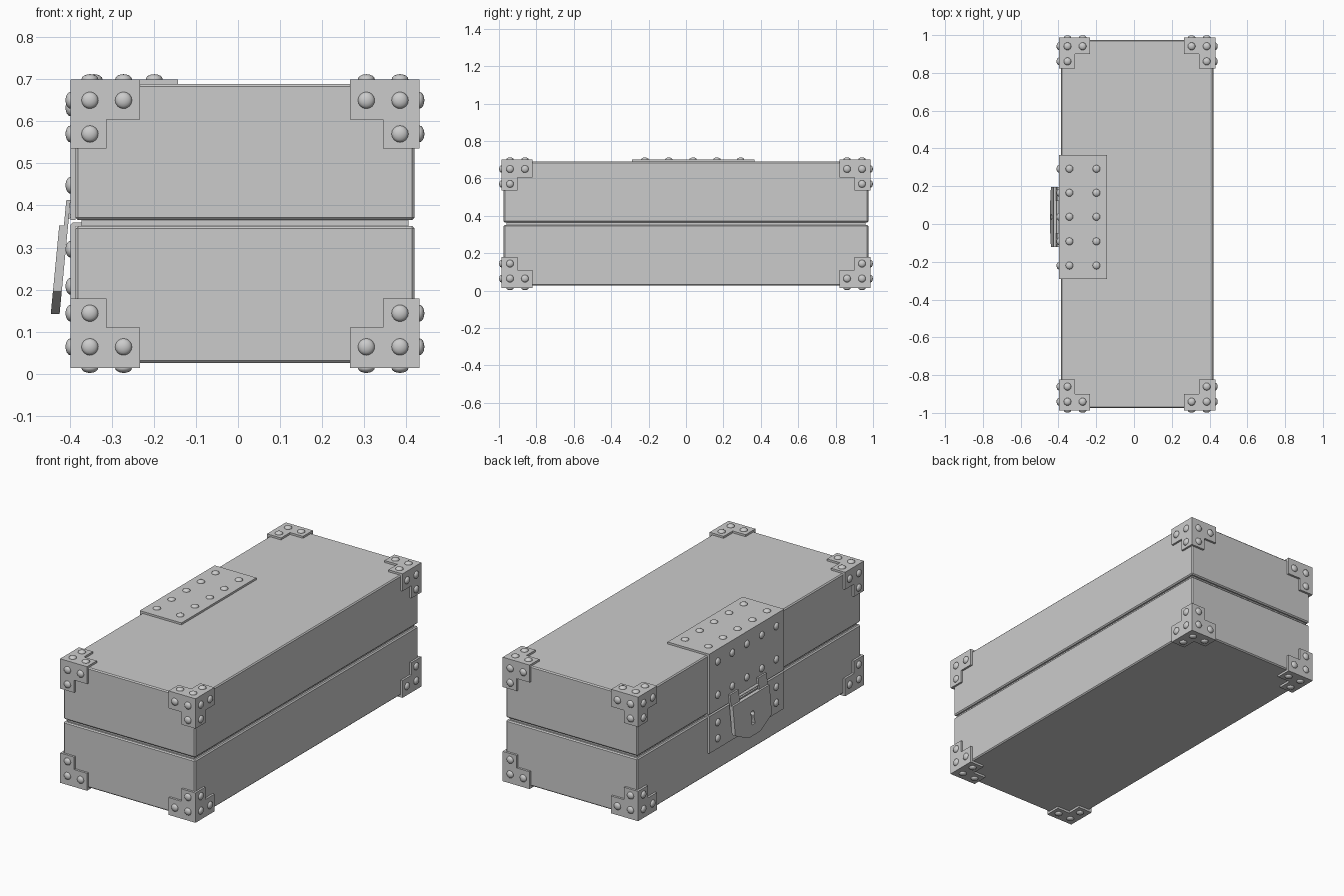
import bpy, bmesh, math
from mathutils import Vector, Matrix

if "Cube" in bpy.data.objects:
    bpy.data.objects.remove(bpy.data.objects["Cube"])

T = 0.012          # metal plate thickness
LO = Vector((-0.398, -0.987, 0.014))   # outer metal corners
HI = Vector((0.431, 0.987, 0.70))


def finish(bm, name, bevel=0):
    bmesh.ops.recalc_face_normals(bm, faces=bm.faces)
    me = bpy.data.meshes.new(name)
    bm.to_mesh(me)
    bm.free()
    ob = bpy.data.objects.new(name, me)
    bpy.context.collection.objects.link(ob)
    if bevel:
        m = ob.modifiers.new("bevel", 'BEVEL')
        m.width, m.segments = bevel, 1
    return ob


def add_box(bm, lo, hi):
    lo, hi = Vector(lo), Vector(hi)
    mat = Matrix.Translation((lo + hi) / 2) @ Matrix.Diagonal((*(hi - lo), 1))
    bmesh.ops.create_cube(bm, size=1, matrix=mat)


def box(name, lo, hi, bevel=0):
    bm = bmesh.new()
    add_box(bm, lo, hi)
    return finish(bm, name, bevel)


def add_prism(bm, pts, place):
    """Closed prism; place(u, v, side) gives the 3D point, side 0 or 1."""
    a = [bm.verts.new(place(u, v, 0)) for u, v in pts]
    b = [bm.verts.new(place(u, v, 1)) for u, v in pts]
    bm.faces.new(a)
    bm.faces.new(b[::-1])
    for i in range(len(pts)):
        j = (i + 1) % len(pts)
        bm.faces.new((a[i], b[i], b[j], a[j]))


def add_rivet(bm, pos, axis, r=0.02):
    s = [r, r, r]
    s[axis] = T
    turn = Matrix.Rotation(math.pi / 2, 4, 'XYZ'[1 - axis]) if axis < 2 else Matrix()
    mat = Matrix.Translation(pos) @ Matrix.Diagonal((*s, 1)) @ turn
    res = bmesh.ops.create_uvsphere(bm, u_segments=16, v_segments=8, radius=1, matrix=mat)
    for f in {f for v in res['verts'] for f in v.link_faces}:
        f.smooth = True


# Box halves and the recessed core showing in the gap
box("box_base", (-0.386, -0.975, 0.026), (0.42, 0.975, 0.351), 0.006)
box("box_lid", (-0.386, -0.975, 0.365), (0.42, 0.975, 0.689), 0.006)
box("inner_lip", (-0.372, -0.96, 0.33), (0.405, 0.96, 0.385))

# Corner brackets: three L plates with three rivets each
WIDTH, ARM = (0.086, 0.086, 0.096), 0.165
RIVET = ((0.046, 0.126), (0.046, 0.126), (0.05, 0.13))


def corner(sx, sy, sz):
    origin = Vector((HI[i] if s > 0 else LO[i] for i, s in enumerate((sx, sy, sz))))
    sign = (sx, sy, sz)

    def world(p):
        return origin - Vector([p[i] * sign[i] for i in range(3)])

    bm = bmesh.new()
    for axis in range(3):
        u, v = [i for i in range(3) if i != axis]
        # plates butt against each other instead of overlapping
        su = T if u > axis else 0
        sv = T if v > axis else 0
        pts = [(su, sv), (ARM, sv), (ARM, WIDTH[v]), (WIDTH[u], WIDTH[v]),
               (WIDTH[u], ARM), (su, ARM)]

        def place(a, b, side):
            p = [0, 0, 0]
            p[u], p[v], p[axis] = a, b, side * T
            return world(p)
        add_prism(bm, pts, place)
        for i, j in ((0, 0), (1, 0), (0, 1)):
            p = [0, 0, 0]
            p[u], p[v] = RIVET[u][i], RIVET[v][j]
            add_rivet(bm, world(p), axis)
    name = "corner_bracket_%s_%s_%s" % ("right" if sx > 0 else "left",
                                        "back" if sy > 0 else "front",
                                        "top" if sz > 0 else "bottom")
    finish(bm, name)


for sx in (-1, 1):
    for sy in (-1, 1):
        for sz in (-1, 1):
            corner(sx, sy, sz)

# Latch plates: upper one wraps over the lid, lower one folds into the gap
Y0, Y1 = -0.29, 0.365
X, Z = LO.x, HI.z
for name, prof in (
    ("latch_plate_upper", [(X, 0.365), (X, Z), (-0.143, Z), (-0.143, Z - T),
                           (X + T, Z - T), (X + T, 0.365)]),
    ("latch_plate_lower", [(X, 0.15), (X, 0.354), (X + 0.006, 0.36), (-0.37, 0.36),
                           (-0.37, 0.35), (X + T, 0.35), (X + T, 0.15)]),
):
    bm = bmesh.new()
    add_prism(bm, prof, lambda x, z, s: (x, Y1 if s else Y0, z))
    finish(bm, name)

bm = bmesh.new()
rows = (0.292, 0.165, 0.038, -0.092, -0.22)
for y in rows:
    for x in (-0.342, -0.199):
        add_rivet(bm, (x, y, Z), 2)
    for z in (0.632, 0.448):
        add_rivet(bm, (X, y, z), 0)
for y in (rows[0], rows[-1]):
    for z in (0.296, 0.208):
        add_rivet(bm, (X, y, z), 0)
finish(bm, "latch_rivets")

# Hasp: tilted shield with two thinner hinge ears
YC = 0.037


def tilted(thick, back=0.0):
    return lambda u, v, s: (X - 0.096 * (0.413 - v) + back - s * thick, YC + u, v)


bm = bmesh.new()
add_prism(bm, [(-0.16, 0.352), (-0.16, 0.195), (-0.10, 0.165), (-0.05, 0.142), (0.05, 0.142),
               (0.10, 0.165), (0.16, 0.195), (0.16, 0.352)], tilted(0.021))
hasp = finish(bm, "hasp")
bm = bmesh.new()
for s in (-1, 1):
    add_prism(bm, [(s * 0.16, 0.413), (s * 0.085, 0.413), (s * 0.085, 0.345),
                   (s * 0.16, 0.345)], tilted(0.010))
finish(bm, "hasp_ears")

# Hinge pin across the hasp opening
bm = bmesh.new()
bmesh.ops.create_cone(bm, cap_ends=True, segments=12, radius1=0.007, radius2=0.007, depth=0.2,
                      matrix=Matrix.Translation((X - 0.006, YC, 0.375))
                      @ Matrix.Rotation(math.pi / 2, 4, 'X'))
finish(bm, "hinge_pin")

# Keyhole cut through the hasp
hole = [(-0.014, 0.2), (0.014, 0.2), (0.008, 0.244)]
hole += [(0.015 * math.cos(a), 0.256 + 0.015 * math.sin(a))
         for a in [math.radians(-30 + 24 * i) for i in range(11)]]
hole += [(-0.008, 0.244)]
bm = bmesh.new()
add_prism(bm, hole, tilted(0.06, 0.02))
cutter = finish(bm, "keyhole_cutter")
cutter.hide_render = True
mod = hasp.modifiers.new("keyhole", 'BOOLEAN')
mod.operation, mod.object, mod.solver = 'DIFFERENCE', cutter, 'EXACT'
bpy.context.view_layer.objects.active = hasp
bpy.ops.object.modifier_apply(modifier="keyhole")
bpy.data.objects.remove(cutter)
